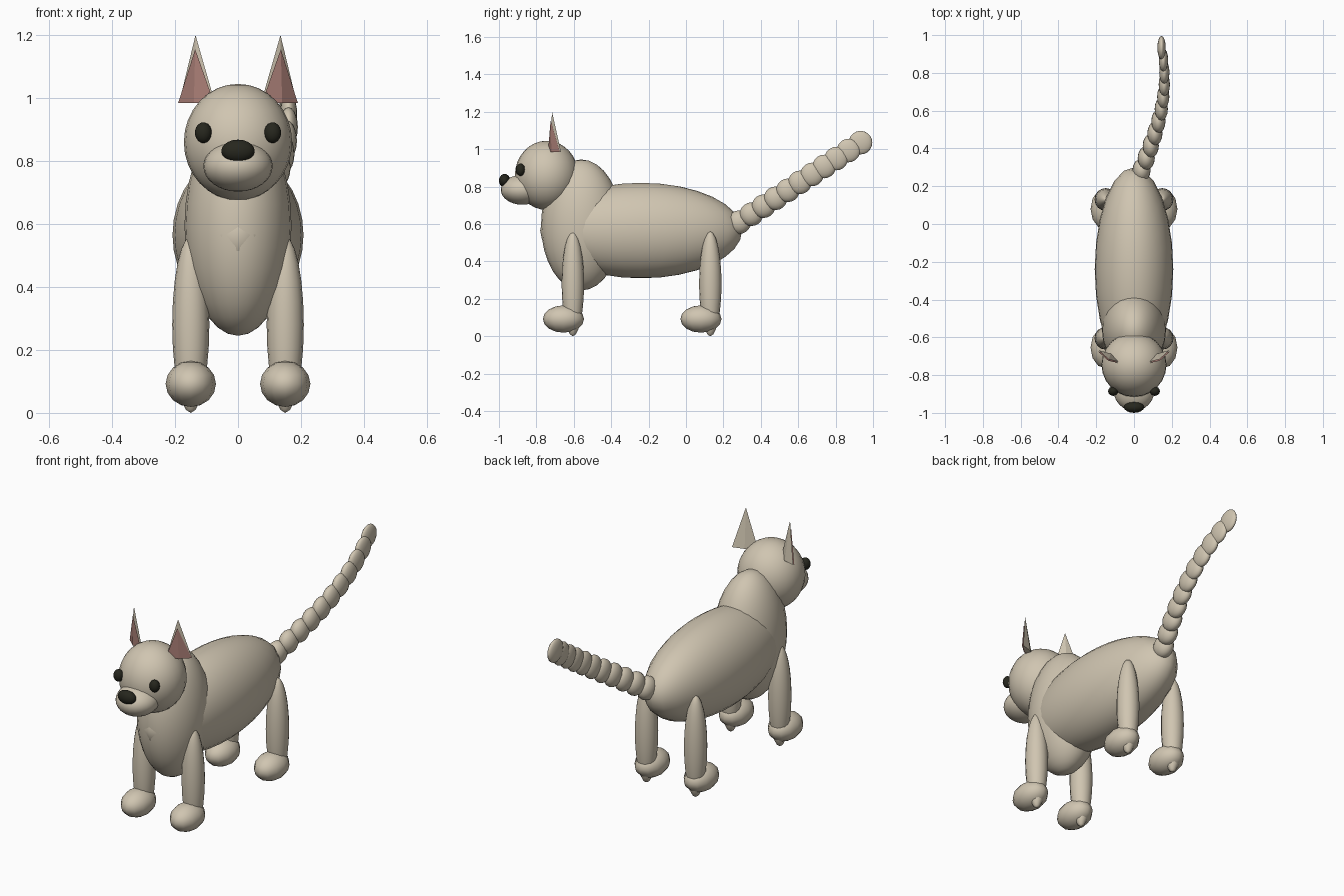
import bpy
import math
from mathutils import Vector

cube = bpy.data.objects.get("Cube")
if cube:
    bpy.data.objects.remove(cube, do_unlink=True)


def material(name, rgb):
    mat = bpy.data.materials.new(name)
    mat.use_nodes = True
    mat.diffuse_color = (*rgb, 1)
    mat.node_tree.nodes["Principled BSDF"].inputs["Base Color"].default_value = (*rgb, 1)
    return mat


FUR = material("warm beige fur", (0.63, 0.56, 0.44))
PINK = material("dusty pink skin", (0.42, 0.22, 0.19))
BLACK = material("soft black", (0.02, 0.02, 0.013))


def ellipsoid(name, centre, radii, mat=FUR, segments=24, rings=16):
    bpy.ops.mesh.primitive_uv_sphere_add(segments=segments, ring_count=rings, location=centre)
    obj = bpy.context.object
    obj.name = name
    obj.scale = radii
    obj.data.materials.append(mat)
    bpy.ops.object.shade_smooth()
    return obj


def ear_plate(name, side, half_width, half_depth, base, tip, mat):
    """Thin four-sided spike, wide across and flat front to back."""
    base, tip = Vector(base), Vector(tip)
    turn = math.radians(29)
    across = Vector((math.cos(turn), math.sin(turn), 0)) * half_width
    through = Vector((math.sin(turn), -math.cos(turn), 0)) * half_depth
    points = [base + across, base + through, base - across, base - through, tip]
    points = [(p.x * side, p.y, p.z) for p in points]
    faces = [(i, (i + 1) % 4, 4) for i in range(4)] + [(3, 2, 1, 0)]
    if side > 0:
        faces = [f[::-1] for f in faces]
    mesh = bpy.data.meshes.new(name)
    mesh.from_pydata(points, [], faces)
    mesh.materials.append(mat)
    obj = bpy.data.objects.new(name, mesh)
    bpy.context.collection.objects.link(obj)


# Torso and head
ellipsoid("body", (0, -0.24, 0.565), (0.208, 0.54, 0.255))
ellipsoid("chest", (0, -0.56, 0.595), (0.17, 0.215, 0.35))
ellipsoid("head", (0, -0.745, 0.86), (0.172, 0.17, 0.185))
ellipsoid("muzzle", (0, -0.875, 0.783), (0.11, 0.115, 0.08))
ellipsoid("nose", (0, -0.97, 0.832), (0.053, 0.03, 0.036), BLACK, 16, 10)

for side, word in ((1, "left"), (-1, "right")):
    # Eyes and ears
    ellipsoid(word + "_eye", (side * 0.11, -0.885, 0.89), (0.027, 0.025, 0.033), BLACK, 16, 10)
    ear_plate(word + "_ear", side, 0.065, 0.015, (0.13, -0.7, 0.985), (0.135, -0.716, 1.2), FUR)
    ear_plate(word + "_inner_ear", side, 0.065, 0.015,
              (0.133, -0.706, 0.985), (0.136, -0.724, 1.155), PINK)

    # Legs with paws set forward of them
    for place, y in (("front", -0.605), ("back", 0.13)):
        name = place + "_" + word
        ellipsoid(name + "_leg", (side * 0.15, y, 0.28), (0.059, 0.06, 0.28), FUR, 16, 12)
        ellipsoid(name + "_paw", (side * 0.15, y - 0.05, 0.092), (0.08, 0.11, 0.073), FUR, 12, 8)

# Tail of overlapping beads, rising and curving to the left
BEADS = 11
for i in range(BEADS):
    t = i / (BEADS - 1)
    x = 0.04 + 0.125 * math.sin(min(t * 2.05, 2.05)) - 0.005 * t
    width = 0.048 - 0.026 * t
    bead = ellipsoid(f"tail_bead_{i + 1}", (x, 0.285 + 0.648 * t, 0.61 + 0.425 * t),
                     (width, 0.063, 0.063), FUR, 16, 10)
